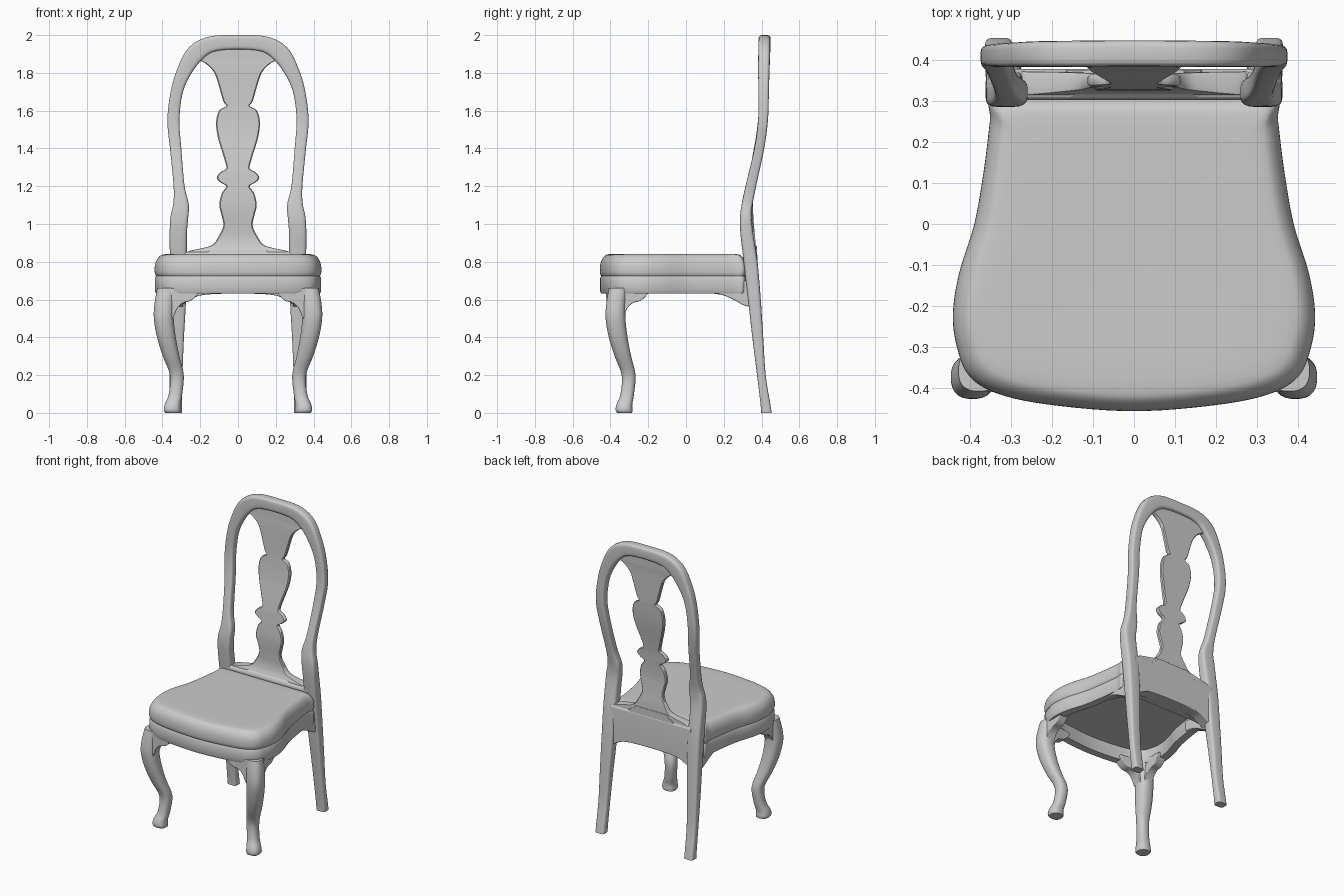
import bpy, bmesh, math


def spline(pts, n, closed=False):
    """Catmull-Rom samples through points of any dimension."""
    out, m = [], len(pts)
    for i in range(m if closed else m - 1):
        idx = [i - 1, i, i + 1, i + 2]
        p = [pts[k % m] if closed else pts[min(max(k, 0), m - 1)] for k in idx]
        for s in range(n):
            t = s / n
            out.append([0.5 * (2 * b + (c - a) * t + (2 * a - 5 * b + 4 * c - d) * t * t
                               + (3 * b - a - 3 * c + d) * t ** 3) for a, b, c, d in zip(*p)])
    if not closed:
        out.append(list(pts[-1]))
    return out


def loft(name, rings, caps=True):
    """Skin a list of equal-length closed rings."""
    bm = bmesh.new()
    vs = [[bm.verts.new(co) for co in r] for r in rings]
    n = len(rings[0])
    for a, b in zip(vs, vs[1:]):
        for i in range(n):
            j = (i + 1) % n
            bm.faces.new((a[i], a[j], b[j], b[i]))
    if caps:
        bm.faces.new(vs[0])
        bm.faces.new(vs[-1])
    bmesh.ops.remove_doubles(bm, verts=bm.verts, dist=1e-5)
    bmesh.ops.recalc_face_normals(bm, faces=bm.faces)
    me = bpy.data.meshes.new(name)
    bm.to_mesh(me)
    bm.free()
    ob = bpy.data.objects.new(name, me)
    bpy.context.collection.objects.link(ob)
    return ob


def mirror(ob):
    ob.modifiers.new("Mirror", 'MIRROR').use_clip = False
    return ob


def bevel(ob, w):
    b = ob.modifiers.new("Bevel", 'BEVEL')
    b.width, b.segments, b.limit_method = w, 3, 'ANGLE'
    return ob


def section(n, power):
    """Unit superellipse outline."""
    f = lambda v: math.copysign(abs(v) ** (2 / power), v)
    return [(f(math.cos(2 * math.pi * (i + .5) / n)), f(math.sin(2 * math.pi * (i + .5) / n)))
            for i in range(n)]


# Seat outline, shared by rail and cushion
half = [(.2, -.44), (.33, -.413), (.40, -.37), (.43, -.30), (.44, -.22), (.425, -.12),
        (.388, 0), (.365, .13), (.35, .25), (.342, .31), (.2, .316)]
outline = spline([(0, -.455)] + half + [(0, .316)] + [(-x, y) for x, y in reversed(half)], 6, True)


def seat_ring(s, z):
    return [(x * s, -.07 + (y + .07) * s, z) for x, y in outline]


loft("seat_rail", [seat_ring(*r) for r in
     [(.85, .725), (.85, .64), (.86, .632), (.985, .632), (1, .645), (1, .712),
      (.985, .725), (.85, .725)]], caps=False)
cushion = spline([(.975, .72), (.998, .735), (1.003, .765), (.988, .80), (.94, .83),
                  (.86, .841), (.6, .842), (.2, .841)], 3)
loft("seat_cushion", [seat_ring(*r) for r in cushion])

# Back frame: legs, posts and arched crest in one sweep (x, y, z, width, depth)
post = [(.33, .426, 0, .066, .056), (.33, .420, .05, .066, .052), (.328, .399, .2, .068, .046),
        (.324, .380, .4, .076, .058), (.318, .362, .6, .086, .068), (.316, .342, .8, .09, .074),
        (.316, .322, .95, .092, .068), (.311, .317, 1.03, .094, .062), (.302, .323, 1.1, .084, .058),
        (.312, .343, 1.2, .058, .056), (.330, .388, 1.4, .060, .052), (.342, .408, 1.55, .064, .052),
        (.324, .411, 1.7, .064, .056), (.284, .412, 1.81, .078, .060), (.225, .414, 1.902, .096, .063),
        (.14, .415, 1.952, .084, .064), (0, .416, 1.962, .076, .064)]
path = spline(post + [(-p[0],) + p[1:] for p in reversed(post[:-1])], 5)
rings = []
for i, (x, y, z, w, d) in enumerate(path):
    a, b = path[max(i - 1, 0)], path[min(i + 1, len(path) - 1)]
    tx, tz = b[0] - a[0], b[2] - a[2]
    l = math.hypot(tx, tz)
    rings.append([(x + u * w / 2 * tz / l, y + v * d / 2, max(0, z - u * w / 2 * tx / l))
                  for u, v in section(20, 4.5)])
loft("back_frame", rings)

# Vase-shaped splat (z, half width, y, half thickness)
splat = [(.83, .29, .342, .030), (.855, .265, .343, .028), (.872, .19, .346, .024),
         (.89, .135, .348, .02), (.93, .105, .350, .016), (.99, .078, .346, .014),
         (1.05, .088, .342, .014), (1.1, .099, .340, .014), (1.16, .087, .343, .014),
         (1.2, .062, .346, .014), (1.22, .092, .348, .014), (1.245, .113, .350, .014),
         (1.275, .092, .353, .014), (1.295, .062, .356, .014), (1.36, .077, .366, .014),
         (1.46, .107, .384, .014), (1.54, .116, .394, .014), (1.6, .100, .399, .014),
         (1.625, .062, .401, .014), (1.65, .078, .402, .014), (1.73, .101, .405, .014),
         (1.80, .125, .407, .014), (1.845, .165, .409, .014), (1.87, .205, .411, .014),
         (1.90, .215, .412, .014), (1.95, .12, .413, .014)]
c = .006
loft("splat", [[(sx * (w - e), y + sy * (t - f), z) for sx, sy, e, f in
     [(1, -1, 0, c), (1, 1, 0, c), (1, 1, c, 0), (-1, 1, c, 0), (-1, 1, 0, c), (-1, -1, 0, c),
      (-1, -1, c, 0), (1, -1, c, 0)]] for z, w, y, t in spline(splat, 4)])

# Shoe under the splat
bevel(loft("splat_shoe", [[(sx * w, y, z) for sx, y in ((-1, y0), (1, y0), (1, .376), (-1, .376))]
      for w, y0, z in ((.17, .302, .82), (.165, .306, .85), (.13, .325, .868), (.12, .332, .885))]), .004)

# Rear rail with arched lower edge
low = spline([(-.30, .57), (-.25, .60), (-.18, .625), (0, .632), (.18, .625), (.25, .60), (.30, .57)], 4)
bevel(loft("rear_rail", [[(x, .302, z), (x, .378, z), (x, .378, .835), (x, .365, .852),
                          (x, .310, .852), (x, .302, .84)] for x, z in low]), .004)

# Brackets joining side rails to back legs
side = spline([(.14, .632), (.20, .622), (.26, .595), (.30, .572), (.34, .56)], 4)
mirror(bevel(loft("rear_bracket", [[(.29, y, z), (.345, y, z), (.345, y, .70), (.29, y, .70)]
                                   for y, z in side]), .006))

# Cabriole front legs (z, diagonal position, radius)
leg = [(0, .325, .040), (.015, .328, .045), (.045, .326, .042), (.1, .311, .036), (.2, .304, .037),
       (.3, .334, .044), (.4, .359, .050), (.5, .373, .053), (.58, .370, .052), (.66, .358, .050)]
mirror(loft("front_leg", [[(q + .02 + u * r, -q + v * r, z) for u, v in section(24, 2.5)]
                          for z, q, r in spline(leg, 5)]))

# Knee brackets beside each front leg (distance from leg, lower edge)
knee = spline([(0, .47), (.035, .50), (.06, .555), (.09, .582), (.125, .592), (.15, .61), (.175, .64)], 4)
mirror(bevel(loft("knee_bracket_front", [[(.38 - s, y0 - s * .12, z), (.38 - s, y1 - s * .12, z),
       (.38 - s, y1 - s * .12, .66), (.38 - s, y0 - s * .12, .66)]
       for s, z in knee for y0, y1 in [(-.405, -.345)]]), .012))
mirror(bevel(loft("knee_bracket_side", [[(.36, s - .37, z), (.42, s - .37, z),
       (.42, s - .37, .66), (.36, s - .37, .66)] for s, z in knee]), .012))

# Smooth shading with crisp edges
bpy.ops.object.select_all(action='SELECT')
bpy.context.view_layer.objects.active = bpy.data.objects["seat_cushion"]
bpy.ops.object.shade_smooth_by_angle(angle=math.radians(40))
